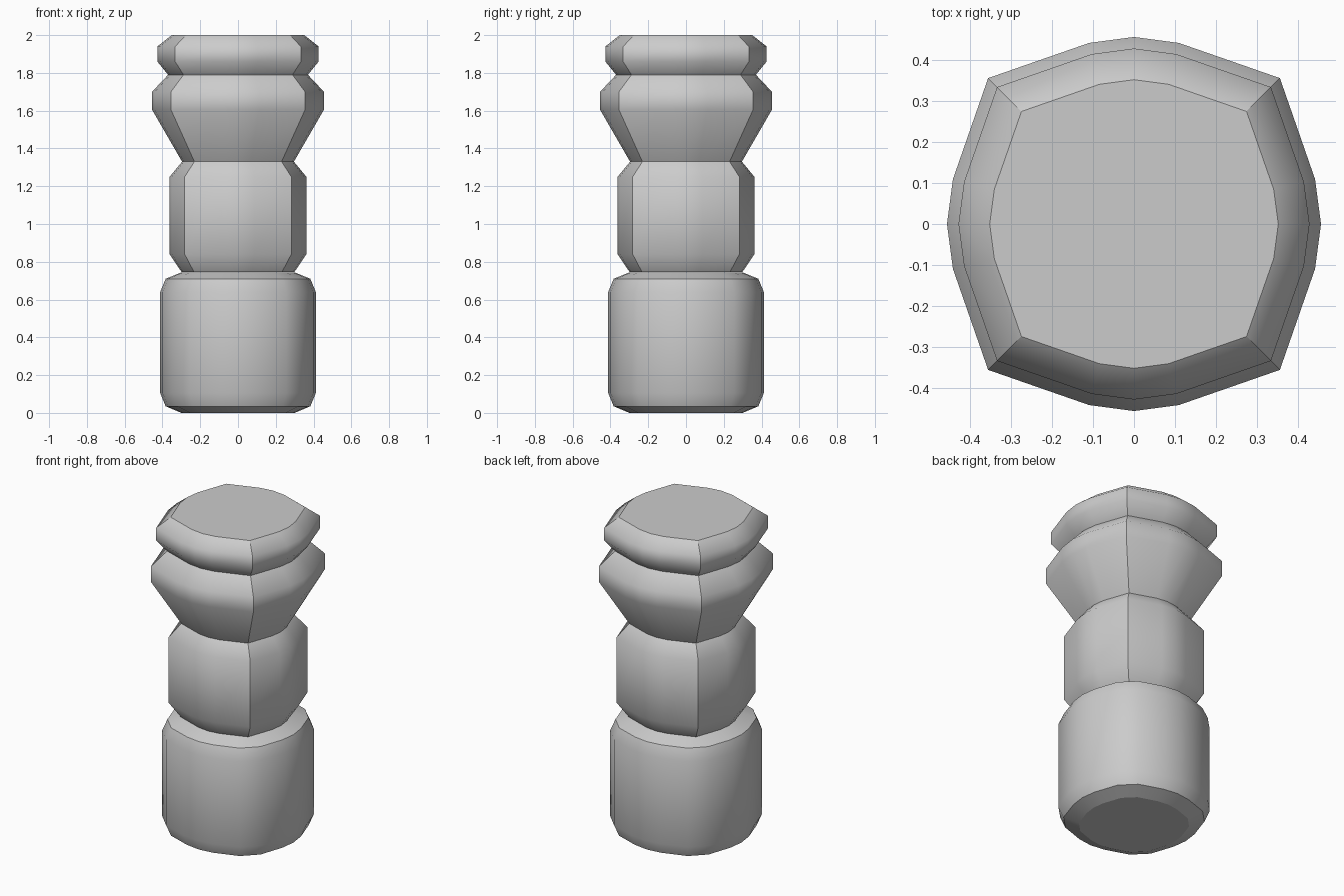
import bpy, bmesh

if "Cube" in bpy.data.objects:
    bpy.data.objects.remove(bpy.data.objects["Cube"])

def section(quarter):
    """Repeat a quarter outline four times around the z axis."""
    pts, q = [], quarter
    for _ in range(4):
        pts += q
        q = [(-y, x) for x, y in q]
    return pts

def loft(name, outline, profile, sharp_rings, sharp_columns=()):
    """Skin scaled copies of the outline along (radius, z) profile."""
    bm = bmesh.new()
    n = len(outline)
    rings = [[bm.verts.new((x * r, y * r, z)) for x, y in outline] for r, z in profile]
    for a, b in zip(rings, rings[1:]):
        for i in range(n):
            j = (i + 1) % n
            bm.faces.new((a[i], a[j], b[j], b[i])).smooth = True
    bm.faces.new(rings[0][::-1])
    bm.faces.new(rings[-1])
    for k in sharp_rings:
        for i in range(n):
            bm.edges.get((rings[k][i], rings[k][(i + 1) % n])).smooth = False
    for i in sharp_columns:
        for a, b in zip(rings, rings[1:]):
            bm.edges.get((a[i], b[i])).smooth = False
    mesh = bpy.data.meshes.new(name)
    bm.to_mesh(mesh)
    bm.free()
    obj = bpy.data.objects.new(name, mesh)
    bpy.context.collection.objects.link(obj)
    return obj

# bowed square with crisp corners, and the same with softened corners
crisp = section([(1, 0), (0.968, 0.24), (0.78, 0.78), (0.24, 0.968)])
soft = section([(1, 0), (0.968, 0.24), (0.84, 0.62), (0.62, 0.84), (0.24, 0.968)])

# rounded lower block
loft("base_block", soft,
     [(0.30, 0), (0.383, 0.035), (0.412, 0.105), (0.412, 0.64), (0.383, 0.71), (0.30, 0.744)],
     (1, 4))

# neck, flared collar and cap
loft("neck", crisp, [(0.298, 0.745), (0.362, 0.84), (0.362, 1.25), (0.296, 1.33)],
     (0, 3), (2, 6, 10, 14))
loft("flared_collar", crisp, [(0.296, 1.33), (0.455, 1.605), (0.455, 1.70), (0.37, 1.79)],
     (0, 3), (2, 6, 10, 14))
loft("cap", crisp, [(0.37, 1.79), (0.427, 1.86), (0.427, 1.94), (0.351, 2.0)],
     (0, 3), (2, 6, 10, 14))
